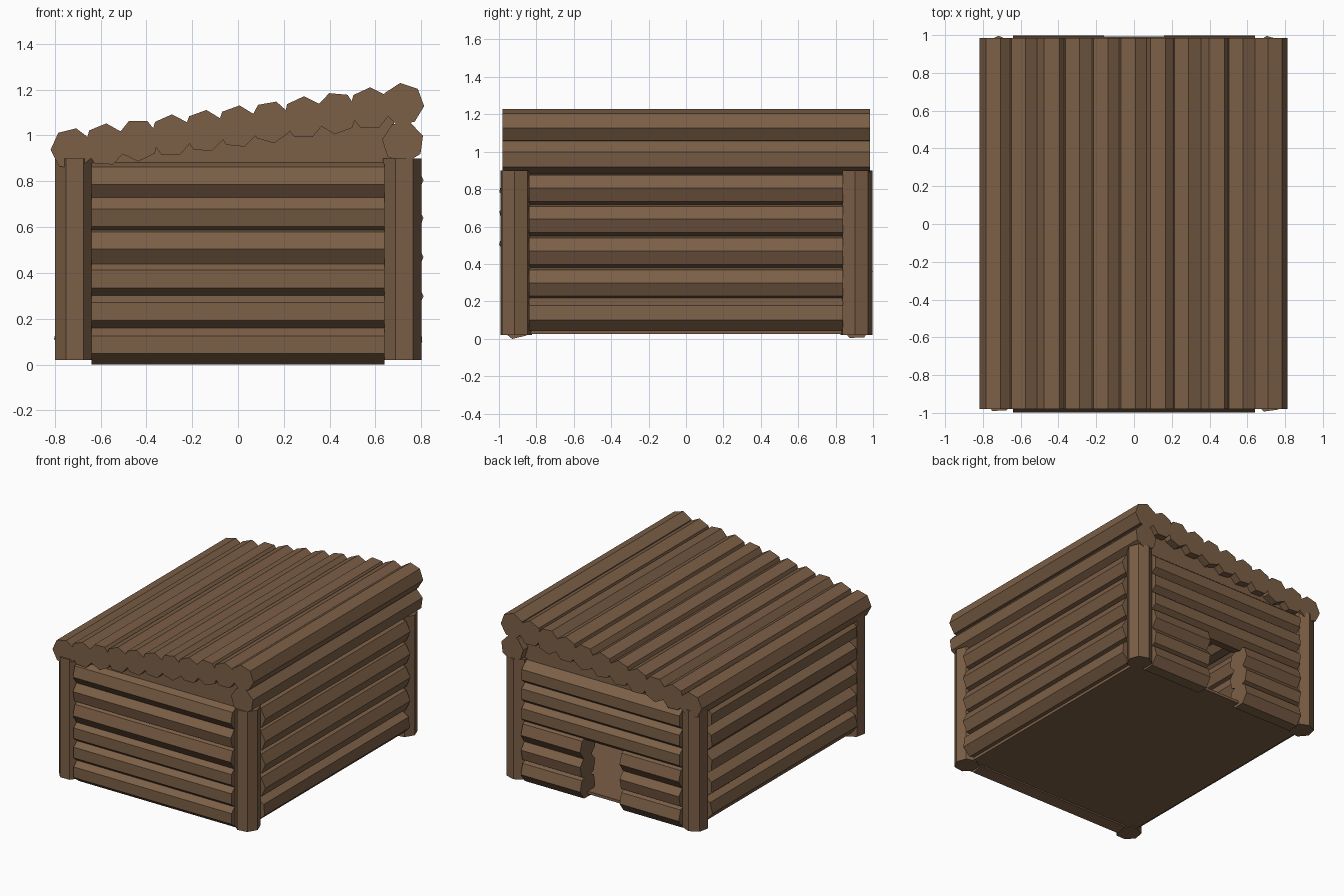
import bpy, bmesh
from math import cos, sin, radians, pi
from mathutils import Vector

if "Cube" in bpy.data.objects:
    bpy.data.objects.remove(bpy.data.objects["Cube"])

wood = bpy.data.materials.new("wood")
wood.diffuse_color = (0.2, 0.115, 0.062, 1)
wood.use_nodes = True
wood.node_tree.nodes["Principled BSDF"].inputs["Base Color"].default_value = wood.diffuse_color


def make(name, rings):
    """Solid between two matching outlines."""
    bm = bmesh.new()
    a, b = [[bm.verts.new(p) for p in ring] for ring in rings]
    n = len(a)
    bm.faces.new(a)
    bm.faces.new(b)
    for i in range(n):
        j = (i + 1) % n
        bm.faces.new((a[i], a[j], b[j], b[i]))
    bmesh.ops.recalc_face_normals(bm, faces=bm.faces)
    me = bpy.data.meshes.new(name)
    bm.to_mesh(me)
    bm.free()
    me.materials.append(wood)
    ob = bpy.data.objects.new(name, me)
    bpy.context.collection.objects.link(ob)
    return ob


def log(name, start, end, out, side, angle, r=0.09):
    """Seven-sided log; one corner sits at the angle from out towards side."""
    out, side = Vector(out), Vector(side)
    ring = []
    for k in range(7):
        t = radians(angle) + 2 * pi * k / 7
        ring.append(r * (cos(t) * out + sin(t) * side))
    return make(name, [[Vector(p) + v for v in ring] for p in (start, end)])


X, Y, Z = (1, 0, 0), (0, 1, 0), (0, 0, 1)

# corner posts
for sx, sn in ((-1, "left"), (1, "right")):
    for sy, fn in ((-1, "front"), (1, "back")):
        x, y = 0.715 * sx, 0.91 * sy
        log(f"{fn}_{sn}_post", (x, y, 0.02), (x, y, 0.9), X, Y, -5 if sx > 0 else -11, 0.087)

# front and back walls, with a doorway through the lower back logs
end_angles = [-26, -25, -26, -8, -38, -10]
for i, a in enumerate(end_angles):
    z = 0.087 + 0.143 * i
    log(f"front_wall_log_{i}", (-0.64, -0.91, z), (0.64, -0.91, z), (0, -1, 0), Z, a)
    spans = ((-0.64, -0.16), (0.16, 0.64)) if i < 3 else ((-0.64, 0.64),)
    for k, (x0, x1) in enumerate(spans):
        log(f"back_wall_log_{i}_{k}", (x0, 0.91, z), (x1, 0.91, z), Y, Z, end_angles[5 - i])

# side walls
right_angles = [-20, 0, 2, 4, 2]
left_angles = [-12, -24, 22, -20, 24]
for i in range(5):
    z = 0.13 + 0.168 * i
    log(f"right_wall_log_{i}", (0.72, -0.84, z), (0.72, 0.84, z), X, Z, right_angles[i])
    log(f"left_wall_log_{i}", (-0.715, -0.84, z), (-0.715, 0.84, z), (-1, 0, 0), Z, left_angles[i])

# beam carrying the high side of the roof
log("roof_beam", (0.72, -0.98, 0.97), (0.72, 0.985, 0.97), X, Z, 18, 0.092)

# sloping roof, each log tilted differently
for i, tilt in enumerate([14, 22, 0, 24, 20, 20, 10, 25, -5, 25, 33]):
    x, z = -0.725 + 0.1445 * i, 0.94 + 0.0197 * i
    log(f"roof_log_{i}", (x, -0.98, z), (x, 0.985, z), X, Z, 90 + tilt + 180 / 7, 0.093)

# gable boards closing the space under the roof
profile = [(-0.66, 0.82), (0.68, 0.82), (0.68, 1.12), (-0.66, 0.94)]
for sy, fn in ((-1, "front"), (1, "back")):
    make(f"{fn}_gable", [[(x, sy * y, z) for x, z in profile] for y in (0.89, 0.93)])

# floor
square = [(-0.72, -0.91), (0.72, -0.91), (0.72, 0.91), (-0.72, 0.91)]
make("floor", [[(x, y, z) for x, y in square] for z in (0.025, 0.045)])
